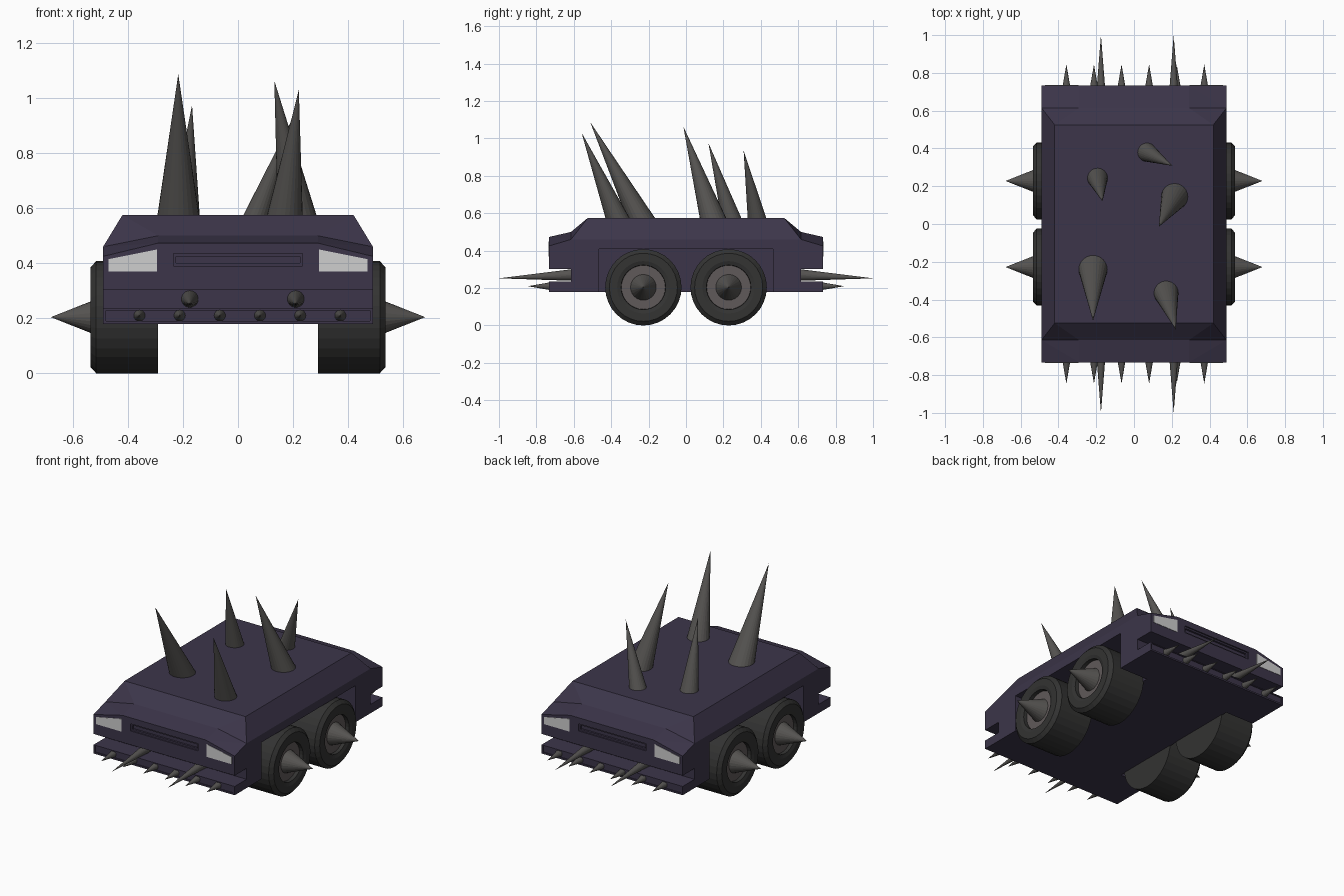
import bpy, bmesh, math
from mathutils import Matrix, Vector

if "Cube" in bpy.data.objects:
    bpy.data.objects.remove(bpy.data.objects["Cube"])


def material(name, rgb):
    m = bpy.data.materials.new(name)
    m.diffuse_color = (*rgb, 1)
    m.use_nodes = True
    m.node_tree.nodes["Principled BSDF"].inputs["Base Color"].default_value = m.diffuse_color
    return m


PURPLE = material("dark purple paint", (0.045, 0.036, 0.068))
STEEL = material("grey steel", (0.092, 0.088, 0.083))
RUBBER = material("black rubber", (0.033, 0.033, 0.032))
RIM = material("rim grey", (0.115, 0.10, 0.10))
LAMP = material("lamp white", (0.62, 0.62, 0.62))


def make(name, bm, mat):
    bmesh.ops.recalc_face_normals(bm, faces=bm.faces)
    me = bpy.data.meshes.new(name)
    bm.to_mesh(me)
    bm.free()
    ob = bpy.data.objects.new(name, me)
    bpy.context.collection.objects.link(ob)
    me.materials.append(mat)
    return ob


def hull(name, pts, mat):
    bm = bmesh.new()
    for p in pts:
        bm.verts.new(p)
    bmesh.ops.convex_hull(bm, input=bm.verts)
    bmesh.ops.dissolve_limit(bm, angle_limit=0.01, verts=bm.verts, edges=bm.edges)
    return make(name, bm, mat)


def box(name, x0, x1, y0, y1, z0, z1, mat=PURPLE):
    return hull(name, [(x, y, z) for x in (x0, x1) for y in (y0, y1) for z in (z0, z1)], mat)


def cut(ob, cutter):
    mod = ob.modifiers.new("cut", 'BOOLEAN')
    mod.operation = 'DIFFERENCE'
    mod.solver = 'EXACT'
    mod.object = cutter
    bpy.context.view_layer.objects.active = ob
    bpy.ops.object.modifier_apply(modifier=mod.name)
    bpy.data.objects.remove(cutter)


def spike(name, base, tip, axis, r, sides=24):
    """Cone whose base ring is perpendicular to the given axis."""
    base, tip = Vector(base), Vector(tip)
    u = Vector((0, 0, 1)) if axis != 'Z' else Vector((1, 0, 0))
    v = Vector((1, 0, 0)) if axis == 'Y' else Vector((0, 1, 0))
    bm = bmesh.new()
    ring = [bm.verts.new(base + r * (u * math.cos(a) + v * math.sin(a)))
            for a in (2 * math.pi * i / sides for i in range(sides))]
    apex = bm.verts.new(tip)
    bm.faces.new(ring)
    for i in range(sides):
        bm.faces.new((ring[i], ring[(i + 1) % sides], apex))
    return make(name, bm, STEEL)


def lathe_x(name, profile, y, z, s, mat, sides=32):
    """Spin an (x, radius) profile round an axle; s picks the side."""
    bm = bmesh.new()
    rings = [[bm.verts.new((s * x, y + r * math.sin(a), z + r * math.cos(a)))
              for a in (2 * math.pi * i / sides for i in range(sides))] for x, r in profile]
    for a, b in zip(rings, rings[1:]):
        for i in range(sides):
            j = (i + 1) % sides
            bm.faces.new((a[i], a[j], b[j], b[i]))
    bm.faces.new(rings[0])
    bm.faces.new(rings[-1])
    return make(name, bm, mat)


SIDES = (-1, 1)
W, MID, END = 0.49, 0.615, 0.733

# main hull with chamfered roof
pts = []
for sx in SIDES:
    for sy in SIDES:
        pts += [(sx * 0.42, sy * 0.525, 0.575), (sx * W, sy * MID, 0.46),
                (sx * 0.29, sy * MID, 0.50), (sx * W, sy * MID, 0.18)]
body = hull("body", pts, PURPLE)

# wheel wells
for s in SIDES:
    cut(body, box("well_cutter", min(s * 0.295, s * 0.6), max(s * 0.295, s * 0.6),
                  -0.465, 0.465, 0.1, 0.41))

for sy, end in ((-1, "front"), (1, "back")):
    # nose block with drooping corners
    pts = []
    for sx in SIDES:
        pts += [(sx * W, sy * MID, 0.46), (sx * 0.29, sy * MID, 0.50),
                (sx * W, sy * END, 0.425), (sx * 0.29, sy * END, 0.473),
                (sx * W, sy * MID, 0.303), (sx * W, sy * END, 0.303)]
    nose = hull(end + "_nose", pts, PURPLE)
    # grille slot, stepped
    for hx, z0, z1, d in ((0.235, 0.39, 0.435, 0.008), (0.225, 0.40, 0.425, 0.02)):
        ys = sorted((sy * (END - d), sy * (END + 0.1)))
        cut(nose, box("slot_cutter", -hx, hx, *ys, z0, z1))
    # bumper bar with shallow panel
    bumper = box(end + "_bumper", -W, W, *sorted((sy * MID, sy * END)), 0.18, 0.235)
    cut(bumper, box("panel_cutter", -0.48, 0.48, *sorted((sy * (END - 0.006), sy * 0.8)), 0.19, 0.229))
    # lamps
    for sx in SIDES:
        hull(end + "_lamp", [(sx * x, sy * y, z) for y in (END - 0.002, END + 0.002)
                             for x, z in ((0.47, 0.37), (0.47, 0.415), (0.295, 0.45), (0.295, 0.37))], LAMP)
    # ram spikes and bumper spikes
    for x in (-0.175, 0.21):
        spike(end + "_ram_spike", (x, sy * 0.61, 0.270), (x, sy * 1.0, 0.252), 'Y', 0.031)
    for i in range(6):
        x = -0.358 + i * 0.146
        spike(end + "_small_spike", (x, sy * 0.725, 0.21), (x, sy * 0.845, 0.21), 'Y', 0.021, 16)

# wheels: tyre, rim disc and hub spike
R = 0.204
for s in SIDES:
    for y in (-0.228, 0.228):
        lathe_x("tyre", [(0.29, R), (0.515, R), (0.535, R - 0.022), (0.535, 0.14),
                         (0.528, 0.119), (0.500, 0.117)], y, R, s, RUBBER)
        lathe_x("rim", [(0.49, 0.118), (0.506, 0.118)], y, R, s, RIM)
        spike("hub_spike", (s * 0.503, y, R), (s * 0.68, y, R), 'X', 0.07)

# leaning roof spikes: base x, y, radius, tip
for x, y, r, tip in ((-0.193, 0.243, 0.054, (-0.167, 0.12, 0.975)),
                     (0.068, 0.38, 0.05, (0.203, 0.308, 0.935)),
                     (0.215, 0.145, 0.071, (0.132, -0.014, 1.063)),
                     (-0.217, -0.24, 0.076, (-0.217, -0.512, 1.087)),
                     (0.17, -0.365, 0.065, (0.221, -0.558, 1.03))):
    spike("roof_spike", (x, y, 0.572), tip, 'Z', r)
